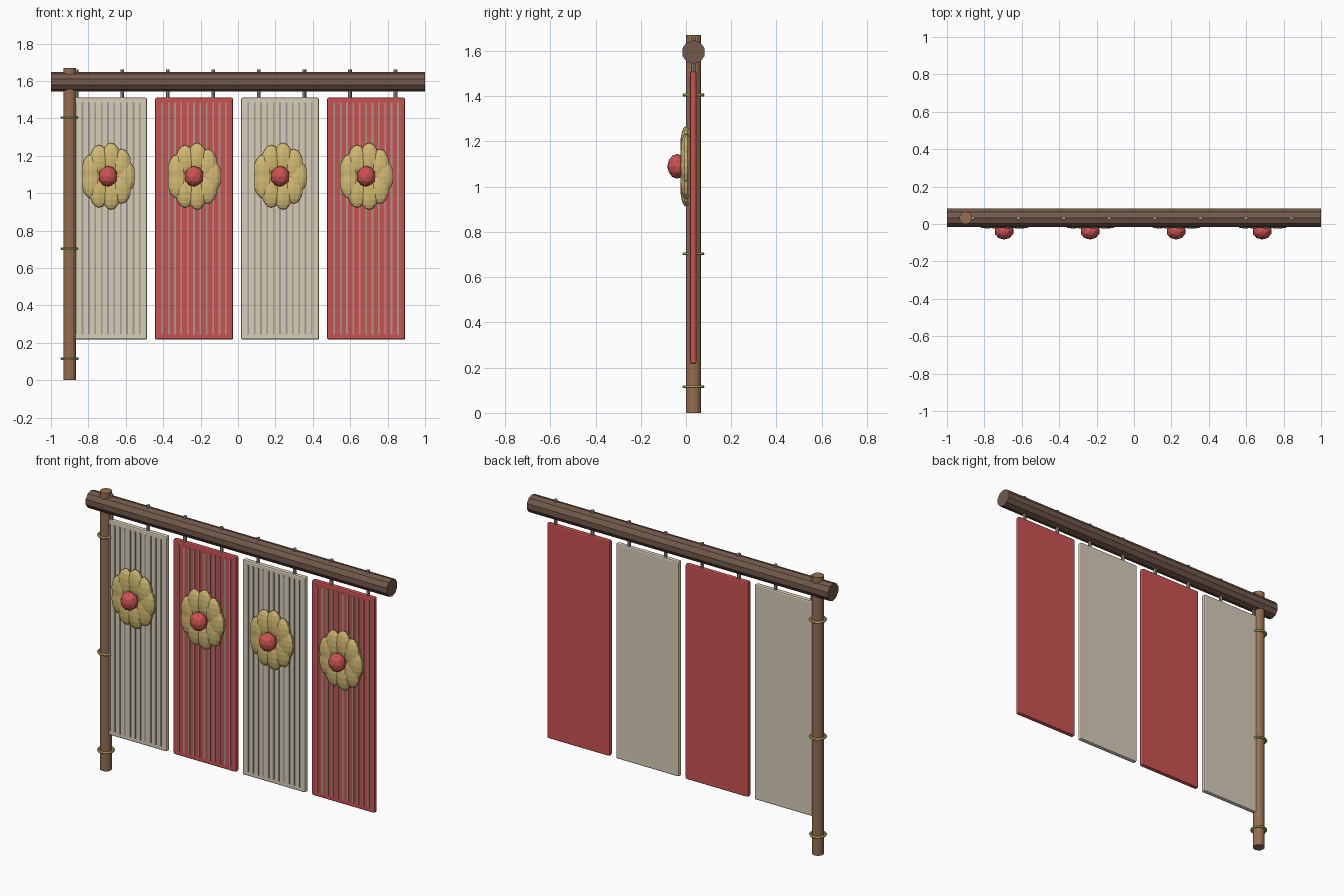
import bpy, bmesh, math
from mathutils import Matrix, Vector

if "Cube" in bpy.data.objects:
    bpy.data.objects.remove(bpy.data.objects["Cube"])

Y0 = 0.033  # depth of the frame's centre plane


def material(name, rgb):
    m = bpy.data.materials.new(name)
    m.diffuse_color = (*rgb, 1)
    m.use_nodes = True
    m.node_tree.nodes["Principled BSDF"].inputs["Base Color"].default_value = m.diffuse_color
    return m


DARK = material("dark_wood", (0.17, 0.10, 0.07))
WOOD = material("light_wood", (0.30, 0.16, 0.08))
CREAM = material("cream", (0.69, 0.62, 0.49))
RED = material("red", (0.60, 0.085, 0.085))
GOLD = material("gold", (0.64, 0.49, 0.17))
GREY = material("grey", (0.36, 0.34, 0.29))


def finish(bm, name, mat):
    me = bpy.data.meshes.new(name)
    bm.to_mesh(me)
    bm.free()
    me.materials.append(mat)
    ob = bpy.data.objects.new(name, me)
    bpy.context.collection.objects.link(ob)
    return ob


def rod(bm, matrix, radius, length, sides):
    bmesh.ops.create_cone(bm, cap_ends=True, segments=sides, radius1=radius,
                          radius2=radius, depth=length, matrix=matrix)


def box(bm, loc, size):
    bmesh.ops.create_cube(bm, size=1, matrix=Matrix.Translation(loc) @ Matrix.Diagonal((*size, 1)))


# Horizontal beam, ten-sided with an edge at the top
bm = bmesh.new()
rod(bm, Matrix.Translation((0, Y0, 1.595)) @ Matrix.Rotation(math.pi / 2, 4, 'Y')
    @ Matrix.Rotation(math.pi / 2, 4, 'Z'), 0.052, 2, 10)
finish(bm, "beam", DARK)

# Upright pole
bm = bmesh.new()
rod(bm, Matrix.Translation((-0.9, Y0, 0.835)), 0.034, 1.67, 12)
finish(bm, "pole", WOOD)

# Rings round the pole
for i, z in enumerate((0.115, 0.703, 1.405)):
    bpy.ops.mesh.primitive_torus_add(location=(-0.9, Y0, z), major_radius=0.042,
                                     minor_radius=0.007, major_segments=16, minor_segments=6)
    ring = bpy.context.object
    ring.name = f"pole_ring_{i + 1}"
    ring.data.materials.append(GOLD)

# Hanging pins through the beam
bm = bmesh.new()
for i in range(8):
    rod(bm, Matrix.Translation((-0.862 + 0.2434 * i, Y0, 1.585)), 0.01, 0.15, 8)
finish(bm, "hanging_pins", GREY)

# Cloth panels with ribs and flowers
for i in range(4):
    cx = -0.695 + 0.46 * i
    bm = bmesh.new()
    box(bm, (cx, Y0 - 0.001, 0.8635), (0.417, 0.028, 1.293))
    bmesh.ops.bevel(bm, geom=bm.edges[:], offset=0.008, segments=2, profile=0.5, affect='EDGES')
    finish(bm, f"panel_{i + 1}", RED if i % 2 else CREAM)

    # Raised vertical ribs on the front
    bm = bmesh.new()
    for k in range(-5, 6):
        box(bm, (cx + k * 0.034, 0.018, 0.8635), (0.009, 0.008, 1.24))
    finish(bm, f"panel_ribs_{i + 1}", GREY)

    # Nine overlapping petals
    bm = bmesh.new()
    for k in range(9):
        a = k * math.tau / 9
        m = Matrix.Translation((cx + 0.095 * math.cos(a), 0, 1.09 + 0.095 * math.sin(a)))
        bmesh.ops.create_uvsphere(bm, u_segments=10, v_segments=8, radius=1,
                                  matrix=m @ Matrix.Diagonal((0.053, 0.025, 0.085, 1)))
    finish(bm, f"flower_petals_{i + 1}", GOLD)

    # Flower centre
    bm = bmesh.new()
    bmesh.ops.create_icosphere(bm, subdivisions=2, radius=1, matrix=Matrix.Translation(
        (cx, -0.039, 1.09)) @ Matrix.Diagonal((0.052, 0.044, 0.055, 1)))
    finish(bm, f"flower_centre_{i + 1}", RED)
